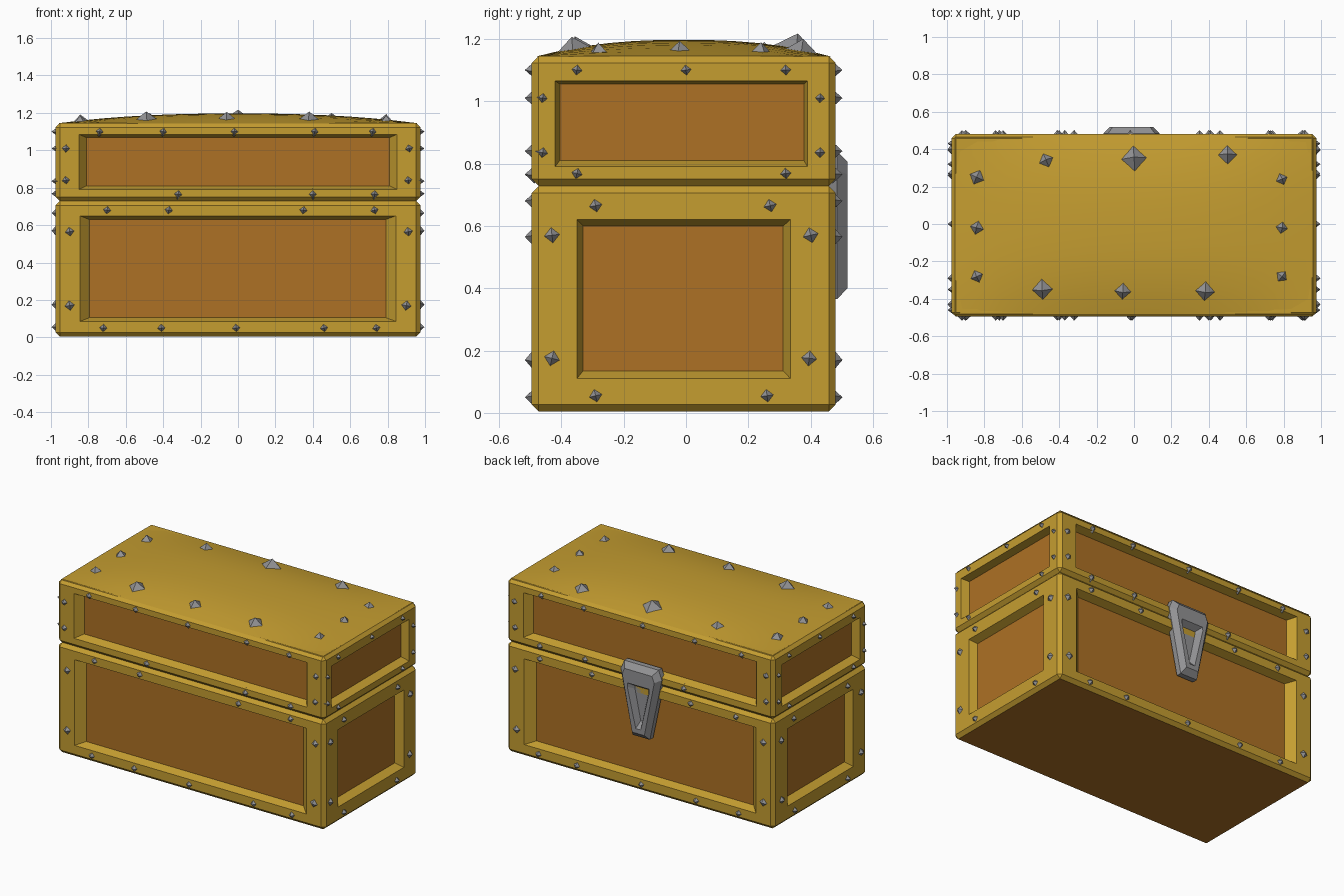
import bpy, bmesh, math, random
from mathutils import Matrix, Vector

if "Cube" in bpy.data.objects:
    bpy.data.objects.remove(bpy.data.objects["Cube"])

random.seed(4)


def material(name, col):
    m = bpy.data.materials.new(name)
    m.diffuse_color = (*col, 1)
    m.use_nodes = True
    m.node_tree.nodes["Principled BSDF"].inputs["Base Color"].default_value = m.diffuse_color
    return m


GOLD = material("golden_frame", (0.56, 0.34, 0.03))
WOOD = material("brown_wood", (0.42, 0.165, 0.018))
STEEL = material("grey_steel", (0.29, 0.29, 0.30))

HX, Y0, Y1 = 0.975, -0.495, 0.48
RECESS = 0.05


def finish(bm, name, mats):
    bmesh.ops.recalc_face_normals(bm, faces=bm.faces)
    me = bpy.data.meshes.new(name)
    bm.to_mesh(me)
    bm.free()
    for m in mats:
        me.materials.append(m)
    ob = bpy.data.objects.new(name, me)
    bpy.context.collection.objects.link(ob)
    return ob


def panel_box(name, z0, z1, front, side):
    """Chamfered box whose four sides carry a frame around a sunken panel.
    front / side = (frame opening, panel) each as (u0, u1, z0, z1)."""
    bm = bmesh.new()
    size = Vector((2 * HX, Y1 - Y0, z1 - z0))
    bmesh.ops.create_cube(bm, size=1, matrix=Matrix.Translation(
        (0, (Y0 + Y1) / 2, (z0 + z1) / 2)) @ Matrix.Diagonal((*size, 1)))
    bmesh.ops.bevel(bm, geom=bm.edges[:], offset=0.022, segments=1, affect='EDGES')
    bm.normal_update()
    for f in [f for f in bm.faces if f.calc_area() > 0.1]:
        n = f.normal.copy()
        if abs(n.z) > 0.9:
            if n.z < 0 and z0 < 0.1:
                f.material_index = 1
            continue
        a = 1 if abs(n.x) > 0.9 else 0           # in-plane horizontal axis
        c = f.calc_center_median()
        ring = sorted(f.verts, key=lambda v: math.atan2(v.co.z - c.z, v.co[a] - c[a]))
        bmesh.ops.delete(bm, geom=[f], context='FACES_ONLY')
        for k, (u0, u1, w0, w1) in enumerate(side if a else front):
            new = []
            for u, w in ((u0, w0), (u1, w0), (u1, w1), (u0, w1)):
                p = c - n * RECESS * k
                p[a], p.z = u, w
                new.append(bm.verts.new(p))
            for i in range(4):
                j = (i + 1) % 4
                bm.faces.new((ring[i], ring[j], new[j], new[i]))
            ring = new
        bm.faces.new(ring).material_index = 1
    return finish(bm, name, [GOLD, WOOD])


# Chest body and lid
panel_box("chest_body", 0.005, 0.728,
          ((-0.845, 0.845, 0.085, 0.65), (-0.795, 0.79, 0.105, 0.63)),
          ((-0.35, 0.335, 0.11, 0.62), (-0.33, 0.312, 0.135, 0.60)))
panel_box("chest_lid", 0.728, 1.145,
          ((-0.85, 0.85, 0.79, 1.085), (-0.81, 0.81, 0.81, 1.068)),
          ((-0.42, 0.39, 0.79, 1.065), (-0.405, 0.378, 0.81, 1.055)))


# Gently domed lid top
def dome(x, y):
    u, v = abs(x / HX), abs(y / 0.475)
    return 1.143 + 0.054 * max(0, 1 - u ** 2.4) * max(0, 1 - v ** 2.4)


bm = bmesh.new()
bmesh.ops.create_grid(bm, x_segments=16, y_segments=12, size=1)
for v in bm.verts:
    x, y = v.co.x * (HX - 0.018), v.co.y * 0.473
    v.co = (x, y - 0.0075, dome(x, y))
top = finish(bm, "lid_top", [GOLD])
for p in top.data.polygons:
    p.use_smooth = True


# Pyramid studs
def stud(bm, pos, normal, r, h):
    rot = Vector(normal).to_track_quat('Z', 'Y').to_matrix().to_4x4()
    spin = Matrix.Rotation(random.uniform(-0.25, 0.25), 4, 'Z')
    bmesh.ops.create_cone(bm, cap_ends=True, segments=4, radius1=r, radius2=0, depth=h + 0.01,
                          matrix=Matrix.Translation(pos) @ rot @ spin
                          @ Matrix.Translation((0, 0, h / 2 - 0.005)))


# (z, horizontal positions, radius) for the long and short sides
LONG = [(1.10, (-0.74, -0.40, -0.02, 0.41, 0.72), 0.028), (1.01, (-0.92, 0.915), 0.03),
        (0.84, (-0.92, 0.91), 0.03), (0.765, (-0.32, 0.40, 0.73), 0.03),
        (0.68, (-0.70, -0.37, 0.35, 0.73), 0.03), (0.565, (-0.90, 0.91), 0.035),
        (0.17, (-0.90, 0.90), 0.038), (0.05, (-0.72, -0.41, -0.01, 0.46, 0.74), 0.03)]
SHORT = [(1.10, (-0.35, 0.0, 0.32), 0.024), (1.01, (-0.46, 0.43), 0.022),
         (0.835, (-0.46, 0.43), 0.024), (0.768, (-0.35, 0.32), 0.025),
         (0.665, (-0.29, 0.27), 0.03), (0.57, (-0.43, 0.40), 0.036),
         (0.175, (-0.43, 0.395), 0.036), (0.055, (-0.29, 0.26), 0.03)]
bm = bmesh.new()
for s in (-1, 1):
    for z, xs, r in LONG:
        for x in xs:
            stud(bm, (x, Y1 if s > 0 else Y0, z), (0, s, 0), r, 0.022)
    for z, ys, r in SHORT:
        for y in ys:
            stud(bm, (s * HX, y, z), (s, 0, 0), r, 0.022)
finish(bm, "side_studs", [STEEL])

TOP = [(-0.84, 0.25, 0.052), (-0.47, 0.34, 0.05), (0, 0.35, 0.08), (0.5, 0.37, 0.062),
       (0.79, 0.24, 0.042), (0.79, -0.02, 0.042), (0.79, -0.28, 0.042), (0.38, -0.36, 0.063),
       (-0.06, -0.36, 0.055), (-0.49, -0.35, 0.067), (-0.84, -0.28, 0.045), (-0.84, -0.02, 0.048)]
bm = bmesh.new()
for x, y, r in TOP:
    e = 0.01
    n = ((dome(x - e, y) - dome(x + e, y)) / (2 * e),
         (dome(x, y - e) - dome(x, y + e)) / (2 * e), 1)
    stud(bm, (x, y, dome(x, y + 0.0075)), n, r, 0.5 * r + 0.008)
finish(bm, "top_studs", [STEEL])

# Tapered latch on the back with a sunken wedge; each ring = y and right-half (x, z) points
RINGS = [(0.45, ((0.125, 0.84), (0.15, 0.78), (0.062, 0.365))),
         (0.485, ((0.125, 0.84), (0.15, 0.78), (0.062, 0.365))),
         (0.518, ((0.10, 0.805), (0.117, 0.765), (0.045, 0.40))),
         (0.518, ((0.078, 0.715), (0.08, 0.69), (0.018, 0.43))),
         (0.48, ((0.05, 0.69), (0.05, 0.67), (0.008, 0.47)))]
bm = bmesh.new()
prev = None
for y, half in RINGS:
    pts = list(half) + [(-x, z) for x, z in reversed(half)]
    ring = [bm.verts.new((x - 0.014, y, z)) for x, z in pts]
    if prev:
        for i in range(6):
            j = (i + 1) % 6
            bm.faces.new((prev[i], prev[j], ring[j], ring[i]))
    else:
        bm.faces.new(ring)
    prev = ring
bm.faces.new(prev)
finish(bm, "latch", [STEEL])
